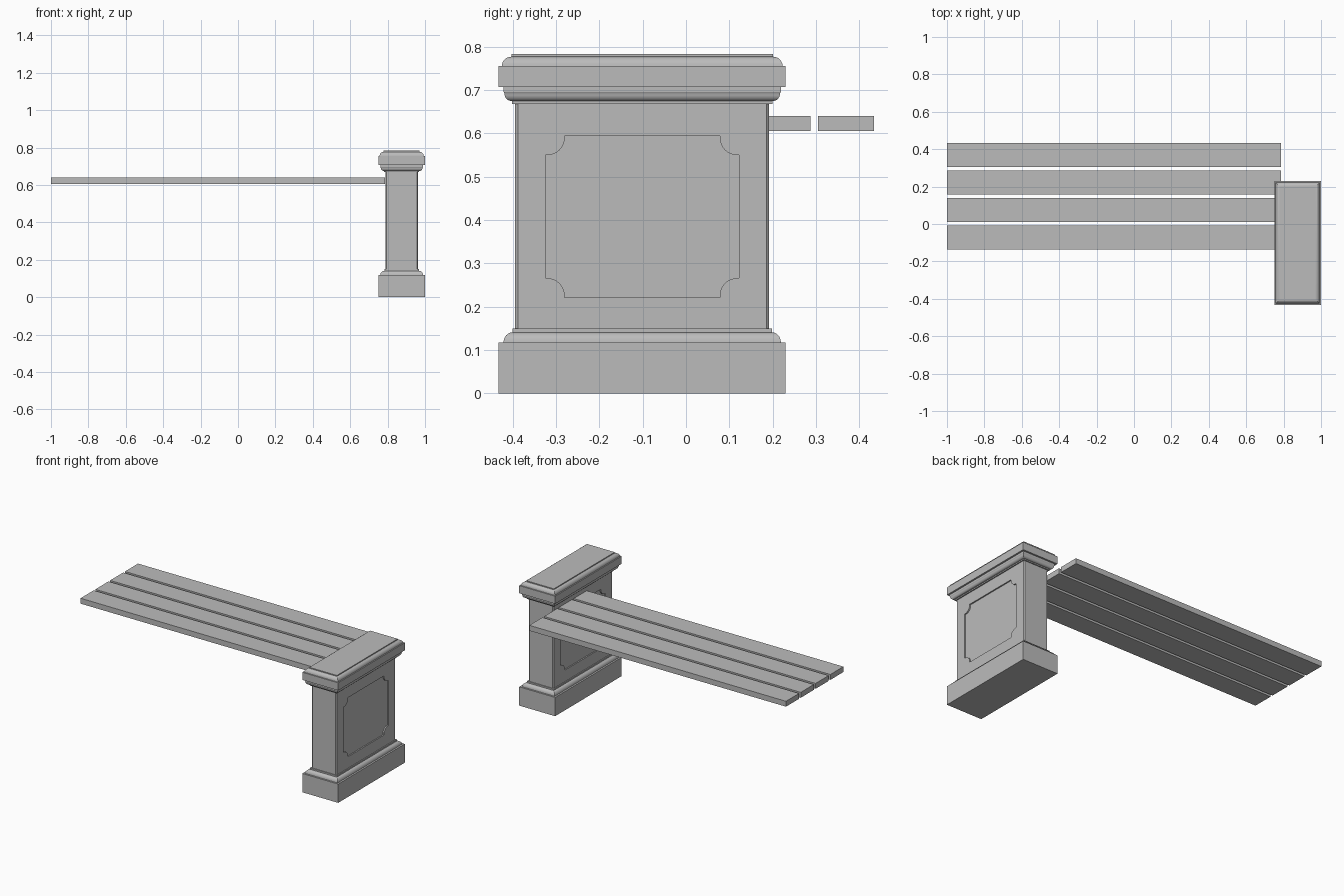
import bpy, bmesh, math

cube = bpy.data.objects.get("Cube")
if cube:
    bpy.data.objects.remove(cube, do_unlink=True)

# Single plain material
stone = bpy.data.materials.new("plain_grey")
stone.use_nodes = True
GREY = (0.5, 0.5, 0.5, 1)
stone.diffuse_color = GREY
stone.node_tree.nodes["Principled BSDF"].inputs["Base Color"].default_value = GREY

# Pedestal footprint
CX, CY, HX, HY = 0.875, -0.101, 0.125, 0.331
SHAFT_INSET = 0.038


def finish(name, bm):
    bmesh.ops.recalc_face_normals(bm, faces=bm.faces)
    mesh = bpy.data.meshes.new(name)
    bm.to_mesh(mesh)
    bm.free()
    mesh.materials.append(stone)
    obj = bpy.data.objects.new(name, mesh)
    bpy.context.collection.objects.link(obj)
    return obj


def box(name, x0, x1, y0, y1, z0, z1):
    bm = bmesh.new()
    bmesh.ops.create_cube(bm, size=1)
    for v in bm.verts:
        v.co = ((x0 + x1) / 2 + v.co.x * (x1 - x0),
                (y0 + y1) / 2 + v.co.y * (y1 - y0),
                (z0 + z1) / 2 + v.co.z * (z1 - z0))
    return finish(name, bm)


def moulding(name, profile):
    """Stack rectangular rings; profile holds (inset, height) pairs."""
    bm = bmesh.new()
    rings = [[bm.verts.new((CX + sx * (HX - d), CY + sy * (HY - d), z))
              for sx, sy in ((-1, -1), (1, -1), (1, 1), (-1, 1))]
             for d, z in profile]
    for low, high in zip(rings, rings[1:]):
        for i in range(4):
            j = (i + 1) % 4
            bm.faces.new((low[i], low[j], high[j], high[i]))
    bm.faces.new(rings[0])
    bm.faces.new(rings[-1])
    obj = finish(name, bm)
    smooth(obj)
    return obj


def smooth(obj):
    bpy.ops.object.select_all(action='DESELECT')
    obj.select_set(True)
    bpy.context.view_layer.objects.active = obj
    bpy.ops.object.shade_smooth_by_angle(angle=math.radians(30))


def arc(d, z, rd, rz, start, end, steps=6):
    """Elliptical arc of profile points around centre (d, z)."""
    angles = [math.radians(start + (end - start) * i / steps) for i in range(steps + 1)]
    return [(d - rd * math.cos(a), z + rz * math.sin(a)) for a in angles]


# Plinth with rounded shoulder and fillet
moulding("plinth", [(0, 0), (0, 0.118)] + arc(0.032, 0.118, 0.021, 0.023, 0, 90)
         + [(0.032, 0.15), (0.05, 0.15)])

# Capital: neck fillet, bulging necking, slab and rounded crown
moulding("capital", [(0.05, 0.668), (0.031, 0.668), (0.031, 0.675)]
         + arc(0.028, 0.693, 0.015, 0.018, -90, 0)
         + [(0.011, 0.696), (0.011, 0.707), (0, 0.707), (0, 0.755), (0.007, 0.755)]
         + arc(0.029, 0.755, 0.022, 0.022, 0, 90)
         + [(0.029, 0.783)])

# Shaft with chamfered upright corners
sx, sy = HX - SHAFT_INSET, HY - SHAFT_INSET
shaft = box("shaft", CX - sx, CX + sx, CY - sy, CY + sy, 0.145, 0.672)
bm = bmesh.new()
bm.from_mesh(shaft.data)
uprights = [e for e in bm.edges if abs(e.verts[0].co.z - e.verts[1].co.z) > 0.1]
bmesh.ops.bevel(bm, geom=uprights, offset=0.006, segments=1, affect='EDGES')
bm.to_mesh(shaft.data)
bm.free()


def panel_outline(half_w, half_h, radius, step, segments=8):
    """Rectangle with scooped corners and a small step either side of each scoop."""
    points = []
    for qx, qz in ((1, 1), (-1, 1), (-1, -1), (1, -1)):
        corner = [(half_w, half_h - radius - step)]
        for i in range(segments + 1):
            a = math.pi / 2 * i / segments
            corner.append((half_w - step - radius * math.sin(a),
                           half_h - step - radius * math.cos(a)))
        corner.append((half_w - radius - step, half_h))
        if qx * qz < 0:
            corner.reverse()
        points += [(qx * u, qz * v) for u, v in corner]
    return points


# Sunken panel on each broad side of the shaft
DEPTH = 0.008
for side, label in ((1, "outer"), (-1, "inner")):
    bm = bmesh.new()
    face_x = CX + side * (sx - DEPTH)
    face = bm.faces.new([bm.verts.new((face_x, CY + u, 0.408 + v))
                         for u, v in panel_outline(0.223, 0.186, 0.04, 0.004)])
    out = bmesh.ops.extrude_face_region(bm, geom=[face])
    moved = [g for g in out["geom"] if isinstance(g, bmesh.types.BMVert)]
    bmesh.ops.translate(bm, verts=moved, vec=(side * 0.03, 0, 0))
    cutter = finish(label + "_panel_cutter", bm)
    cutter.hide_render = True
    cut = shaft.modifiers.new(label + "_panel", 'BOOLEAN')
    cut.operation = 'DIFFERENCE'
    cut.solver = 'EXACT'
    cut.object = cutter
    cutter.hide_set(True)

# Seat boards
PITCH, WIDTH = 0.147, 0.13
for i in range(4):
    y = -0.137 + i * PITCH
    box(f"seat_board_{i + 1}", -1, 0.787, y, y + WIDTH, 0.606, 0.64)
